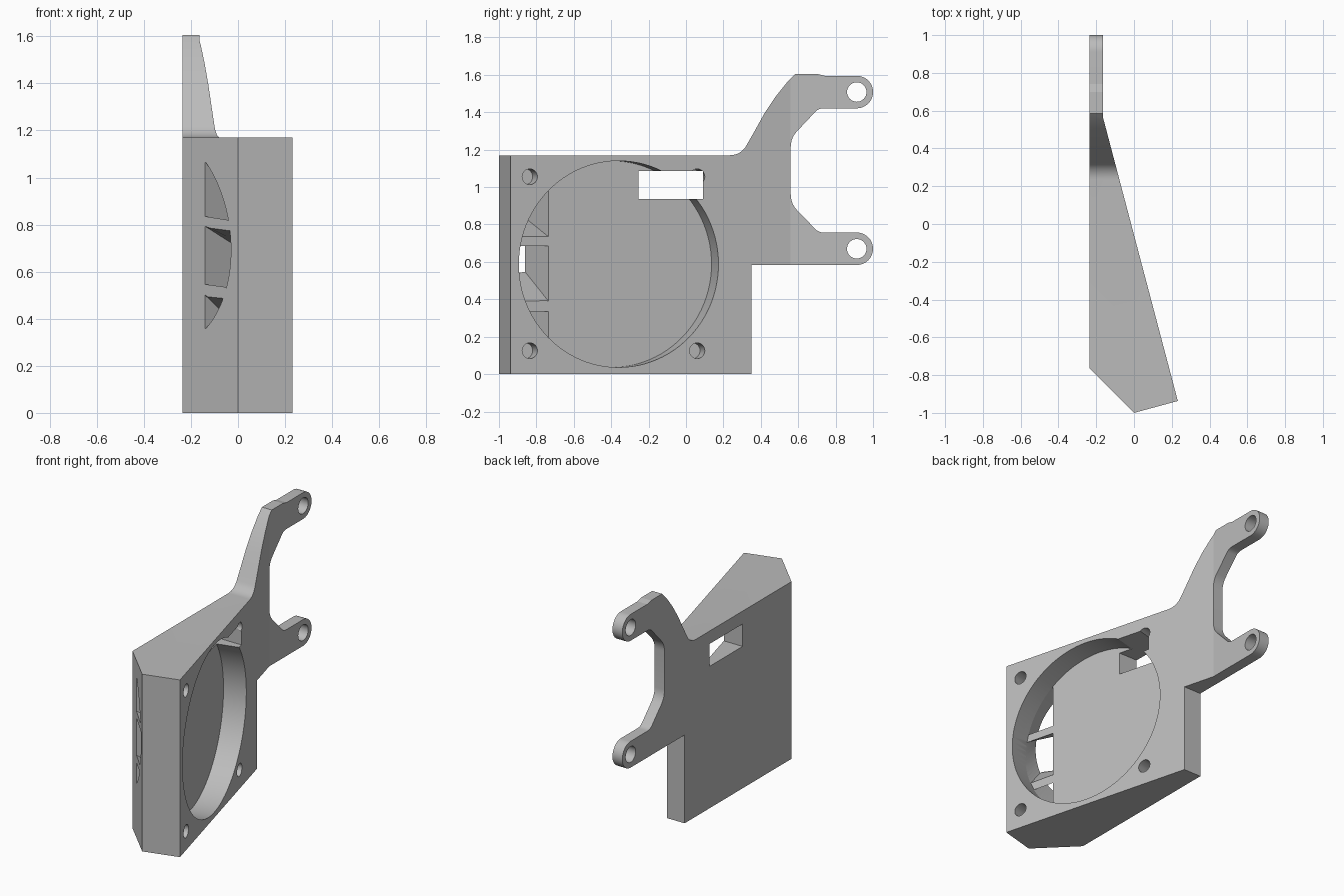
import bpy, bmesh
from math import sin, cos, radians
from mathutils import Vector, Matrix

if "Cube" in bpy.data.objects:
    bpy.data.objects.remove(bpy.data.objects["Cube"], do_unlink=True)

grey = bpy.data.materials.new("plain grey")
grey.use_nodes = True
grey.diffuse_color = (0.5, 0.5, 0.5, 1)
grey.node_tree.nodes["Principled BSDF"].inputs["Base Color"].default_value = (0.5, 0.5, 0.5, 1)


def finish(bm, name):
    bmesh.ops.recalc_face_normals(bm, faces=bm.faces)
    mesh = bpy.data.meshes.new(name)
    bm.to_mesh(mesh)
    bm.free()
    mesh.materials.append(grey)
    ob = bpy.data.objects.new(name, mesh)
    bpy.context.collection.objects.link(ob)
    return ob


def loft(name, start, end):
    bm = bmesh.new()
    a = [bm.verts.new(p) for p in start]
    b = [bm.verts.new(p) for p in end]
    bm.faces.new(a)
    bm.faces.new(b)
    for i in range(len(a)):
        bm.faces.new((a[i - 1], a[i], b[i], b[i - 1]))
    return finish(bm, name)


def prism(name, points, sweep):
    return loft(name, points, [Vector(p) + Vector(sweep) for p in points])


def cylinder(name, centre, axis, radius, near, far, sides=32):
    bm = bmesh.new()
    bmesh.ops.create_cone(bm, cap_ends=True, segments=sides, radius1=radius,
                          radius2=radius, depth=far - near)
    turn = axis.to_track_quat('Z', 'Y').to_matrix().to_4x4()
    place = Matrix.Translation(centre + axis * (near + far) / 2)
    bmesh.ops.transform(bm, matrix=place @ turn, verts=bm.verts)
    return finish(bm, name)


def combine(target, other, operation='DIFFERENCE'):
    mod = target.modifiers.new("cut", 'BOOLEAN')
    mod.operation = operation
    mod.solver = 'EXACT'
    mod.object = other
    bpy.context.view_layer.objects.active = target
    bpy.ops.object.modifier_apply(modifier=mod.name)
    bpy.data.objects.remove(other, do_unlink=True)


def arc(cy, cz, r, start, end, steps=24):
    angles = [radians(start + (end - start) * i / steps) for i in range(steps + 1)]
    return [(cy + r * cos(a), cz + r * sin(a)) for a in angles]


# Wedge plan seen from above
plan = [(-.235, -.765), (0, -1), (.232, -.937), (-.163, .56), (-.163, 1.1), (-.235, 1.1)]
bracket = prism("fan_duct_bracket", [(x, y, -.2) for x, y in plan], (0, 0, 2.2))

# Side silhouette with the two-finger arm
LUG_Y, LOW_Z, HIGH_Z, LUG_R = .913, .67, 1.508, .087
side = [(-1.2, 0), (.35, 0), (.35, .583)]
side += arc(LUG_Y, LOW_Z, LUG_R, -90, 90)
side += arc(.735, .817, .06, 270, 225, 5)
side += arc(.68, .96, .12, 222, 180, 5)
side += arc(.68, 1.215, .12, 180, 138, 5)
side += arc(.735, 1.361, .06, 135, 90, 5)
side += arc(LUG_Y, HIGH_Z, LUG_R, -90, 90)
side += [(.74, 1.595), (.70, 1.605), (.585, 1.605), (.54, 1.56), (.48, 1.485),
         (.42, 1.395), (.37, 1.305)]
side += arc(.235, 1.27, .1, -27, -90, 8) + [(-1.2, 1.17)]
combine(bracket, prism("side_shape", [(-1, y, z) for y, z in side], (2, 0, 0)), 'INTERSECT')

# Round fan recess, square to the slanted face, with a parallel floor
slant = Vector((cos(radians(14.8)), sin(radians(14.8)), 0))
BORE_Y, BORE_Z, BORE_R, DEPTH = -.36, .588, .552, .145


def on_slant(y, z):
    return Vector((.232 - .264 * (y + .937), y, z))


bore_centre = on_slant(BORE_Y, BORE_Z)
combine(bracket, cylinder("fan_recess", bore_centre, slant, BORE_R, -DEPTH, .3, 96))

# Blind screw holes around the recess
for y in (-.835, .06):
    for z in (.125, 1.055):
        combine(bracket, cylinder("screw_hole", on_slant(y, z), slant, .042, -.1, .1))

# Through holes in the arm lugs
for z in (LOW_Z, HIGH_Z):
    combine(bracket, cylinder("lug_hole", Vector((0, LUG_Y, z)), Vector((1, 0, 0)), .052, -.5, .3))

# Cable slot through the back
slot = [(-.255, .937), (.09, .937), (.09, 1.085), (-.255, 1.085)]
combine(bracket, prism("cable_slot", [(-.6, y, z) for y, z in slot], (1.2, 0, 0)))

# Three air channels from a segment of the recess floor up to the chamfered corner
floor_centre = bore_centre - slant * DEPTH
along = Vector((slant.y, -slant.x, 0))
CHORD = .35
for low, high in ((.165, .335), (.39, .685), (.735, 1.01)):
    inner, outer = [], []
    heights = [low + (high - low) * i / 14 for i in range(15)]
    reach = [max((BORE_R ** 2 - (z - BORE_Z) ** 2) ** .5 - CHORD, .004) for z in heights]
    rim = list(zip(heights, reach)) + [(high, 0), (low, 0)]
    for z, r in rim:
        p = floor_centre + along * (CHORD + r)
        p.z = z
        s = r / (BORE_R - CHORD)
        q = Vector((-.14 + .11 * s, -.86 - .11 * s, .712 + .836 * (z - BORE_Z) - .02 * s))
        inner.append(p - (q - p) * .06)
        outer.append(q + (q - p) * .1)
    combine(bracket, loft("air_channel", inner, outer))

# Smooth curved walls, keep corners crisp
bpy.ops.object.select_all(action='DESELECT')
bracket.select_set(True)
bpy.context.view_layer.objects.active = bracket
bpy.ops.object.shade_smooth_by_angle(angle=radians(13))
